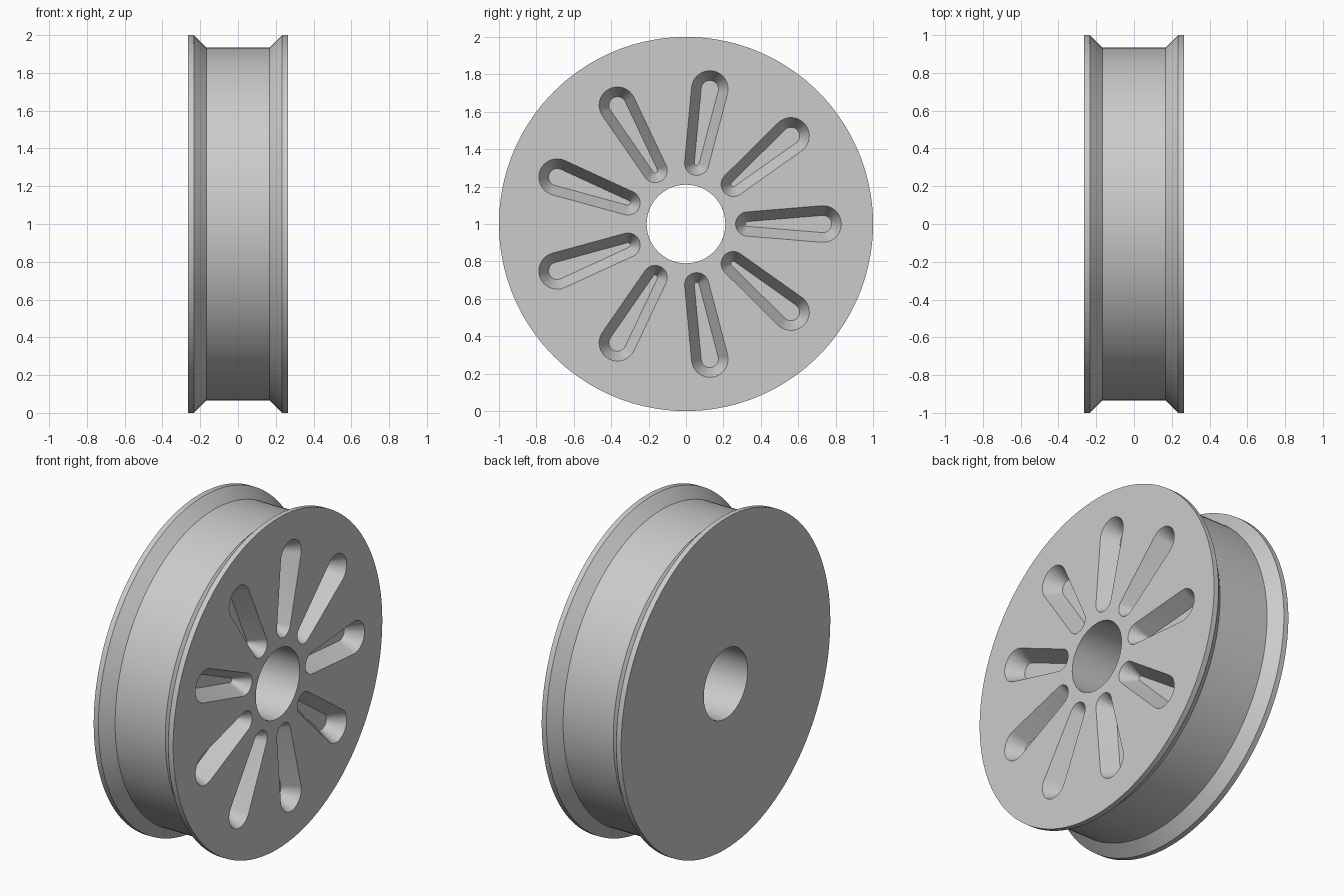
import bpy, bmesh
from math import pi, sin, cos, asin
from mathutils import Matrix, Vector

cube = bpy.data.objects.get("Cube")
if cube:
    bpy.data.objects.remove(cube, do_unlink=True)

SEGMENTS = 144
HALF, RADIUS, BORE = 0.266, 1.0, 0.21
POCKETS, DEPTH, DRAFT = 9, 0.1, 0.052

grey = bpy.data.materials.new("plain grey")
grey.use_nodes = True
colour = (0.6, 0.6, 0.6, 1)
grey.diffuse_color = colour
grey.node_tree.nodes["Principled BSDF"].inputs["Base Color"].default_value = colour


def to_object(name, bm):
    bmesh.ops.recalc_face_normals(bm, faces=bm.faces)
    mesh = bpy.data.meshes.new(name)
    bm.to_mesh(mesh)
    bm.free()
    mesh.materials.append(grey)
    obj = bpy.data.objects.new(name, mesh)
    bpy.context.collection.objects.link(obj)
    return obj


def slot_outline(offset, steps=16):
    """Tapered slot with round ends: wide at the rim, narrow at the hub."""
    wide, narrow = (0.733, 0.098), (0.33, 0.065)
    tilt = asin((wide[1] - narrow[1]) / (wide[0] - narrow[0]))
    a = pi / 2 + tilt
    points = []
    for (centre, radius), start, end in ((wide, -a, a), (narrow, a, 2 * pi - a)):
        for i in range(steps + 1):
            t = start + (end - start) * i / steps
            r = radius + offset
            points.append((centre + r * cos(t), r * sin(t)))
    return points


# Flanged wheel: half profile mirrored, then turned about the x axis
half = [(HALF, BORE), (HALF, RADIUS), (0.234, RADIUS), (0.168, 0.935)]
profile = half + [(-x, r) for x, r in reversed(half)]
bm = bmesh.new()
verts = [bm.verts.new((x, 0, r)) for x, r in profile]
edges = [bm.edges.new((v, verts[i - 1])) for i, v in enumerate(verts)]
bmesh.ops.spin(bm, geom=verts + edges, cent=(0, 0, 0), axis=(1, 0, 0),
               angle=2 * pi, steps=SEGMENTS, use_merge=True)
bmesh.ops.remove_doubles(bm, verts=bm.verts, dist=1e-5)
wheel = to_object("flanged_wheel", bm)

# Ring of drafted pockets, cut into the +x side only
bm = bmesh.new()
over = 0.2
levels = [(HALF - DEPTH, -DRAFT), (HALF + DEPTH * over, DRAFT * over)]
for k in range(POCKETS):
    turn = Matrix.Rotation(2 * pi * k / POCKETS, 3, 'X')
    floor, top = [[bm.verts.new(turn @ Vector((x, y, z))) for y, z in slot_outline(off)]
                  for x, off in levels]
    bm.faces.new(floor)
    bm.faces.new(top)
    for i in range(len(floor)):
        bm.faces.new((floor[i - 1], floor[i], top[i], top[i - 1]))
cutter = to_object("pocket_cutter", bm)
cutter.hide_render = True

cut = wheel.modifiers.new("pockets", 'BOOLEAN')
cut.operation = 'DIFFERENCE'
cut.solver = 'EXACT'
cut.object = cutter

bpy.ops.object.select_all(action='DESELECT')
wheel.select_set(True)
bpy.context.view_layer.objects.active = wheel
bpy.ops.object.modifier_apply(modifier=cut.name)
bpy.data.objects.remove(cutter, do_unlink=True)
wheel.location.z = RADIUS
bpy.ops.object.shade_smooth_by_angle(angle=pi / 6)
